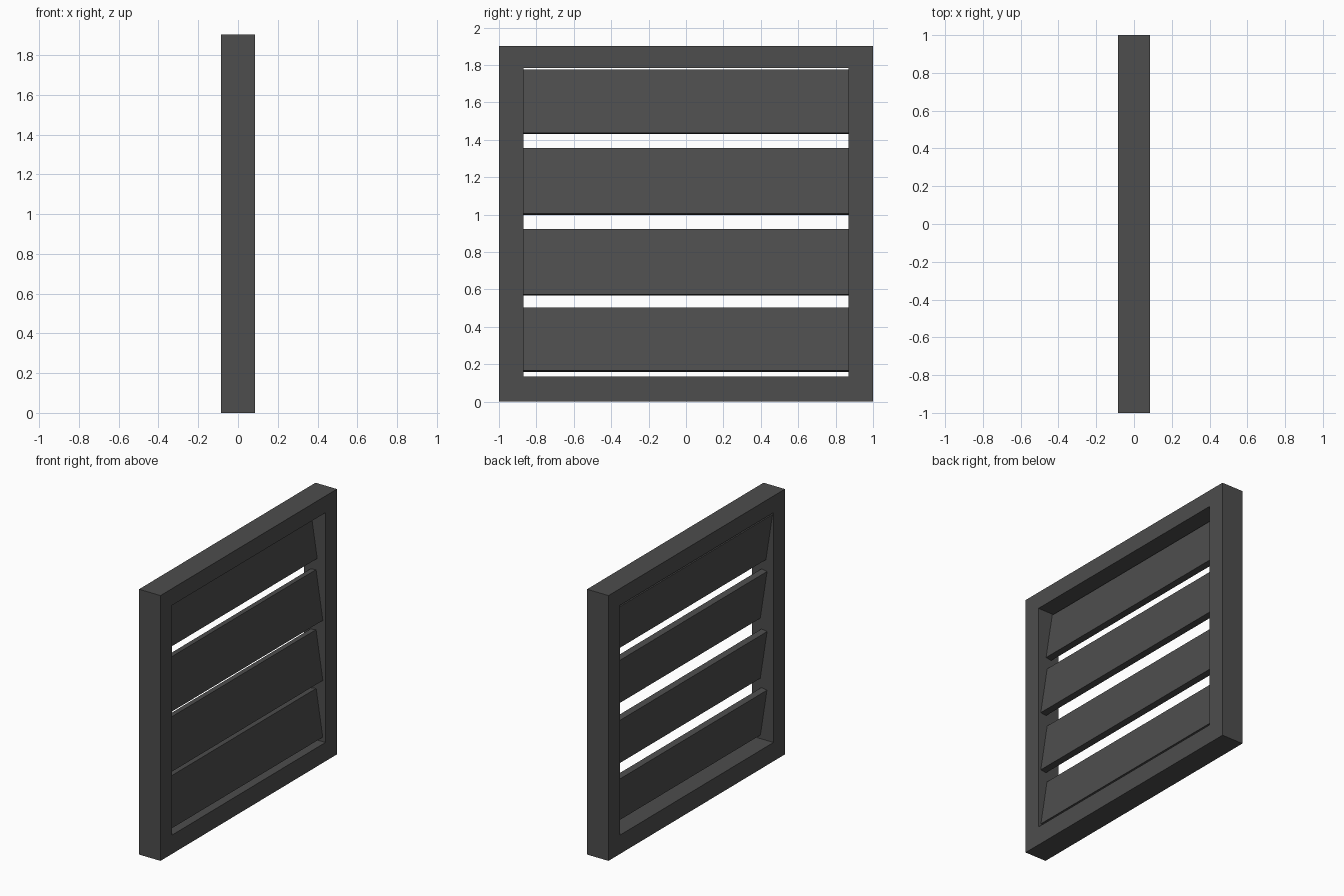
import bpy, bmesh, math
from mathutils import Matrix

if "Cube" in bpy.data.objects:
    bpy.data.objects.remove(bpy.data.objects["Cube"])

mat = bpy.data.materials.new("dark_grey")
mat.diffuse_color = (0.075, 0.075, 0.075, 1)
mat.use_nodes = True
mat.node_tree.nodes["Principled BSDF"].inputs["Base Color"].default_value = mat.diffuse_color

DEPTH = 0.085                 # half depth of the frame
IN_Y = 0.87                   # half width of the opening
TILT = math.radians(8.8)      # louvre lean, lower edge towards +x
THICK = 0.045


def finish(bm, name):
    bmesh.ops.recalc_face_normals(bm, faces=bm.faces)
    mesh = bpy.data.meshes.new(name)
    bm.to_mesh(mesh)
    bm.free()
    mesh.materials.append(mat)
    obj = bpy.data.objects.new(name, mesh)
    bpy.context.collection.objects.link(obj)
    return obj


# Frame: one continuous rectangular ring
def rect(half_y, z0, z1):
    return [(-half_y, z0), (half_y, z0), (half_y, z1), (-half_y, z1)]


bm = bmesh.new()
outer, inner = rect(1.0, 0.0, 1.903), rect(IN_Y, 0.135, 1.783)
loops = [[bm.verts.new((x, y, z)) for y, z in outline]
         for x, outline in ((-DEPTH, outer), (DEPTH, outer),
                            (DEPTH, inner), (-DEPTH, inner))]
for k in range(4):
    a, b = loops[k], loops[(k + 1) % 4]
    for i in range(4):
        j = (i + 1) % 4
        bm.faces.new((a[i], a[j], b[j], b[i]))
finish(bm, "frame")


# Slats: tilted boards; the top one sits further back
def slat(name, x, z0, z1):
    height = (z1 - z0 - THICK * math.sin(TILT)) / math.cos(TILT)
    bm = bmesh.new()
    bmesh.ops.create_cube(bm, size=1.0)
    bmesh.ops.scale(bm, vec=(THICK, 2 * IN_Y, height), verts=bm.verts)
    bmesh.ops.rotate(bm, matrix=Matrix.Rotation(-TILT, 3, 'Y'), verts=bm.verts)
    obj = finish(bm, name)
    obj.location = (x, 0, (z0 + z1) / 2)


for n, (x, z0, z1) in enumerate([(0.015, 0.16, 0.503), (0.015, 0.567, 0.924),
                                 (0.015, 0.998, 1.355), (-0.029, 1.43, 1.775)], 1):
    slat(f"slat_{n}", x, z0, z1)
